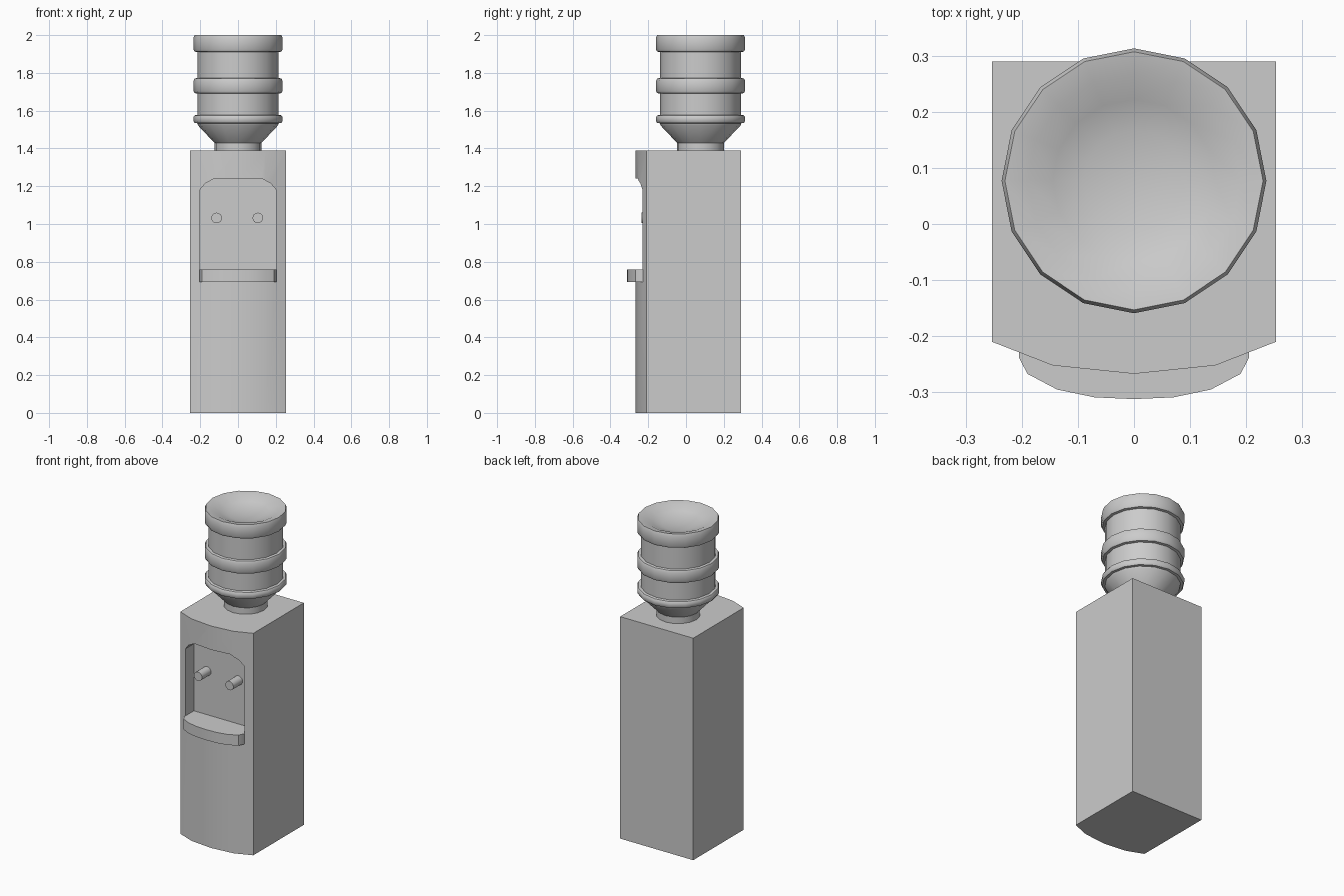
import bpy, bmesh
from math import cos, sin, pi, radians

if "Cube" in bpy.data.objects:
    bpy.data.objects.remove(bpy.data.objects["Cube"])


def add_object(name, bm, smooth=True):
    bmesh.ops.recalc_face_normals(bm, faces=bm.faces)
    mesh = bpy.data.meshes.new(name)
    bm.to_mesh(mesh)
    bm.free()
    obj = bpy.data.objects.new(name, mesh)
    bpy.context.collection.objects.link(obj)
    if smooth:
        smooth_by_angle(obj)
    return obj


def smooth_by_angle(obj):
    bpy.ops.object.select_all(action='DESELECT')
    obj.select_set(True)
    bpy.context.view_layer.objects.active = obj
    bpy.ops.object.shade_smooth_by_angle(angle=radians(32))


def prism(name, points, offset, smooth=True):
    """Closed outline of 3D points swept along an offset."""
    bm = bmesh.new()
    face = bm.faces.new([bm.verts.new(p) for p in points])
    ext = bmesh.ops.extrude_face_region(bm, geom=[face])
    verts = [g for g in ext["geom"] if isinstance(g, bmesh.types.BMVert)]
    bmesh.ops.translate(bm, verts=verts, vec=offset)
    return add_object(name, bm, smooth)


def lathe(name, profile, center_y, sides):
    """Spin (radius, z) points about a vertical axis; zero radius makes a pole."""
    bm = bmesh.new()
    rings = []
    for r, z in profile:
        n = sides if r > 0 else 1
        rings.append([bm.verts.new((r * cos(2 * pi * i / sides),
                                    center_y + r * sin(2 * pi * i / sides), z))
                      for i in range(n)])
    for a, b in zip(rings, rings[1:]):
        for i in range(sides):
            j = (i + 1) % sides
            quad = [a[i % len(a)], a[j % len(a)], b[j % len(b)], b[i % len(b)]]
            bm.faces.new(list(dict.fromkeys(quad)))
    return add_object(name, bm)


def mirrored(half):
    """Complete an outline given from the right side towards the middle."""
    return half + [(-x, y) for x, y in reversed(half) if x > 0]


RECESS_BACK = -0.145

# Cabinet with a bowed front
plan = mirrored([(0.253, 0.29), (0.253, -0.21), (0.145, -0.252), (0, -0.267)])
cabinet = prism("cabinet", [(x, y, 0) for x, y in plan], (0, 0, 1.39), False)

# Arched dispensing recess cut into the front
arch = mirrored([(0.204, 0.70), (0.204, 1.178), (0.173, 1.215), (0.125, 1.241)])
cutter = prism("recess_cutter", [(x, RECESS_BACK, z) for x, z in arch],
               (0, -0.3, 0), False)
cutter.hide_render = True
cut = cabinet.modifiers.new("recess", 'BOOLEAN')
cut.operation = 'DIFFERENCE'
cut.solver = 'EXACT'
cut.object = cutter
bpy.context.view_layer.objects.active = cabinet
bpy.ops.object.modifier_apply(modifier=cut.name)
bpy.data.objects.remove(cutter)
smooth_by_angle(cabinet)

# Drip tray
tray = mirrored([(0.205, RECESS_BACK), (0.205, -0.238), (0.19, -0.267),
                 (0.137, -0.295), (0.07, -0.309), (0, -0.312)])
prism("drip_tray", [(x, y, 0.692) for x, y in tray], (0, 0, 0.066))

# Taps
for name, x in (("left_tap", -0.113), ("right_tap", 0.105)):
    ring = [(x + 0.028 * cos(2 * pi * i / 16), RECESS_BACK,
             1.032 + 0.028 * sin(2 * pi * i / 16)) for i in range(16)]
    prism(name, ring, (0, -0.09, 0))

# Water bottle with ribs and a dished top
bottle = [(0, 1.385), (0.125, 1.385), (0.125, 1.43), (0.212, 1.522), (0.215, 1.533),
          (0.23, 1.535), (0.236, 1.545), (0.236, 1.565), (0.23, 1.575), (0.215, 1.578),
          (0.215, 1.69), (0.23, 1.693), (0.236, 1.705), (0.236, 1.757),
          (0.23, 1.77), (0.215, 1.773),
          (0.215, 1.91), (0.23, 1.913), (0.236, 1.925), (0.236, 1.985), (0.23, 2.0),
          (0.19, 1.993), (0.145, 1.972), (0.09, 1.955), (0, 1.95)]
lathe("water_bottle", bottle, 0.077, 16)
